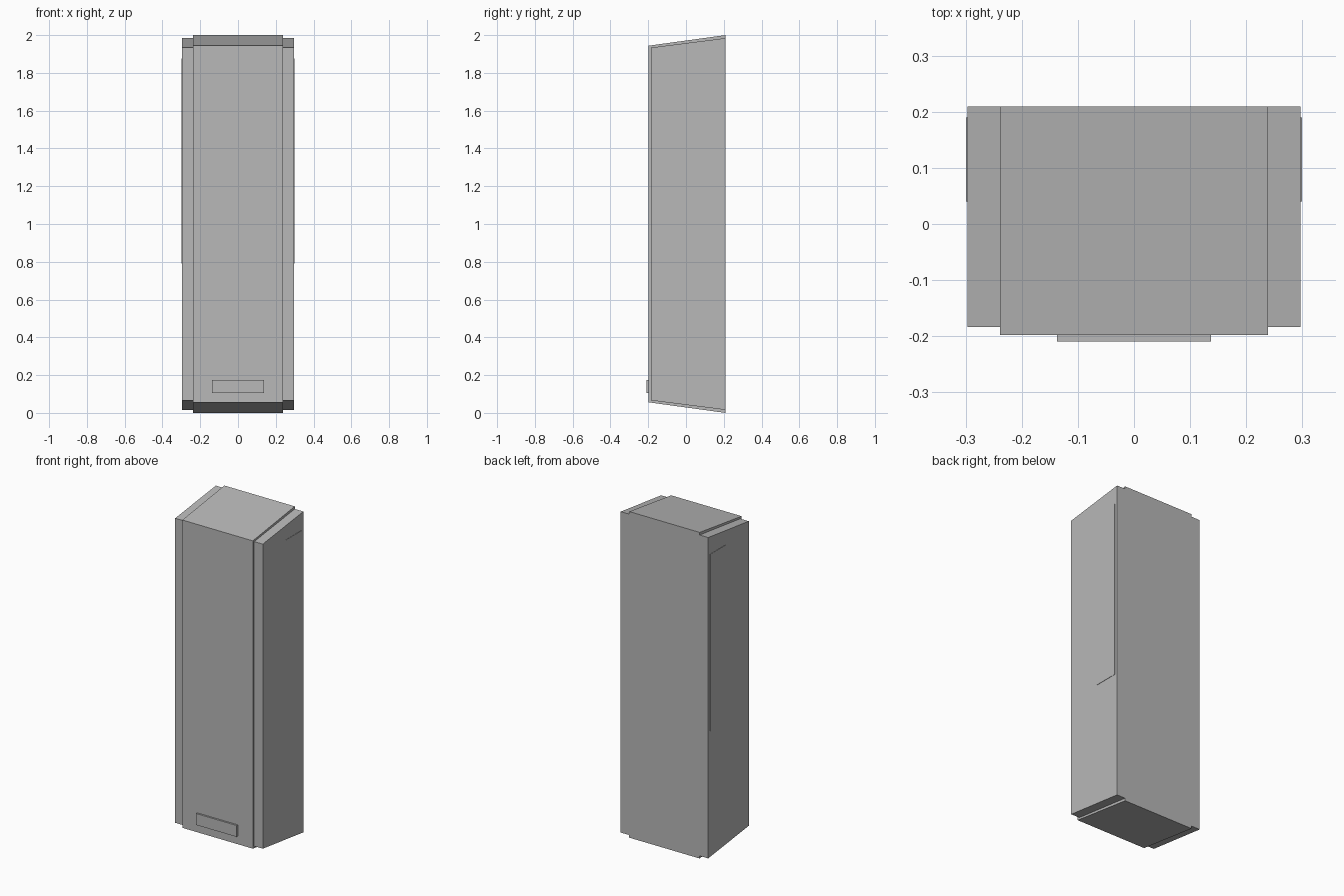
import bpy
import bmesh

cube = bpy.data.objects.get("Cube")
if cube:
    bpy.data.objects.remove(cube, do_unlink=True)

grey = bpy.data.materials.new("mid_grey")
grey.use_nodes = True
colour = (0.48, 0.48, 0.48, 1)
grey.diffuse_color = colour
grey.node_tree.nodes["Principled BSDF"].inputs["Base Color"].default_value = colour

BACK = 0.209
HALF_WIDTH = 0.297
CORE = 0.239


def prism(name, x0, x1, profile):
    """Extrude a (y, z) side profile from x0 to x1."""
    bm = bmesh.new()
    face = bm.faces.new([bm.verts.new((x0, y, z)) for y, z in profile])
    out = bmesh.ops.extrude_face_region(bm, geom=[face])
    moved = [g for g in out["geom"] if isinstance(g, bmesh.types.BMVert)]
    bmesh.ops.translate(bm, verts=moved, vec=(x1 - x0, 0, 0))
    bmesh.ops.recalc_face_normals(bm, faces=bm.faces)
    mesh = bpy.data.meshes.new(name)
    bm.to_mesh(mesh)
    bm.free()
    mesh.materials.append(grey)
    obj = bpy.data.objects.new(name, mesh)
    bpy.context.collection.objects.link(obj)
    return obj


def wedge(front, rear_low, front_low):
    """Profile with sloping top and bottom, symmetric about mid height."""
    return [(front, front_low), (BACK, rear_low),
            (BACK, 2 - rear_low), (front, 2 - front_low)]


def rectangle(y0, y1, z0, z1):
    return [(y0, z0), (y1, z0), (y1, z1), (y0, z1)]


# Central body, taller and deeper than the side cheeks
prism("central_body", -CORE, CORE, wedge(-0.198, 0, 0.056))

# Side cheeks with thin raised panels near the back
for side, s in (("left", 1), ("right", -1)):
    prism(side + "_cheek", s * CORE, s * HALF_WIDTH, wedge(-0.184, 0.016, 0.066))
    prism(side + "_side_panel", s * (HALF_WIDTH - 0.002), s * (HALF_WIDTH + 0.002),
          rectangle(0.04, 0.19, 0.79, 1.875))

# Small plate low on the front
prism("front_plate", -0.137, 0.137, rectangle(-BACK, -0.197, 0.105, 0.175))
